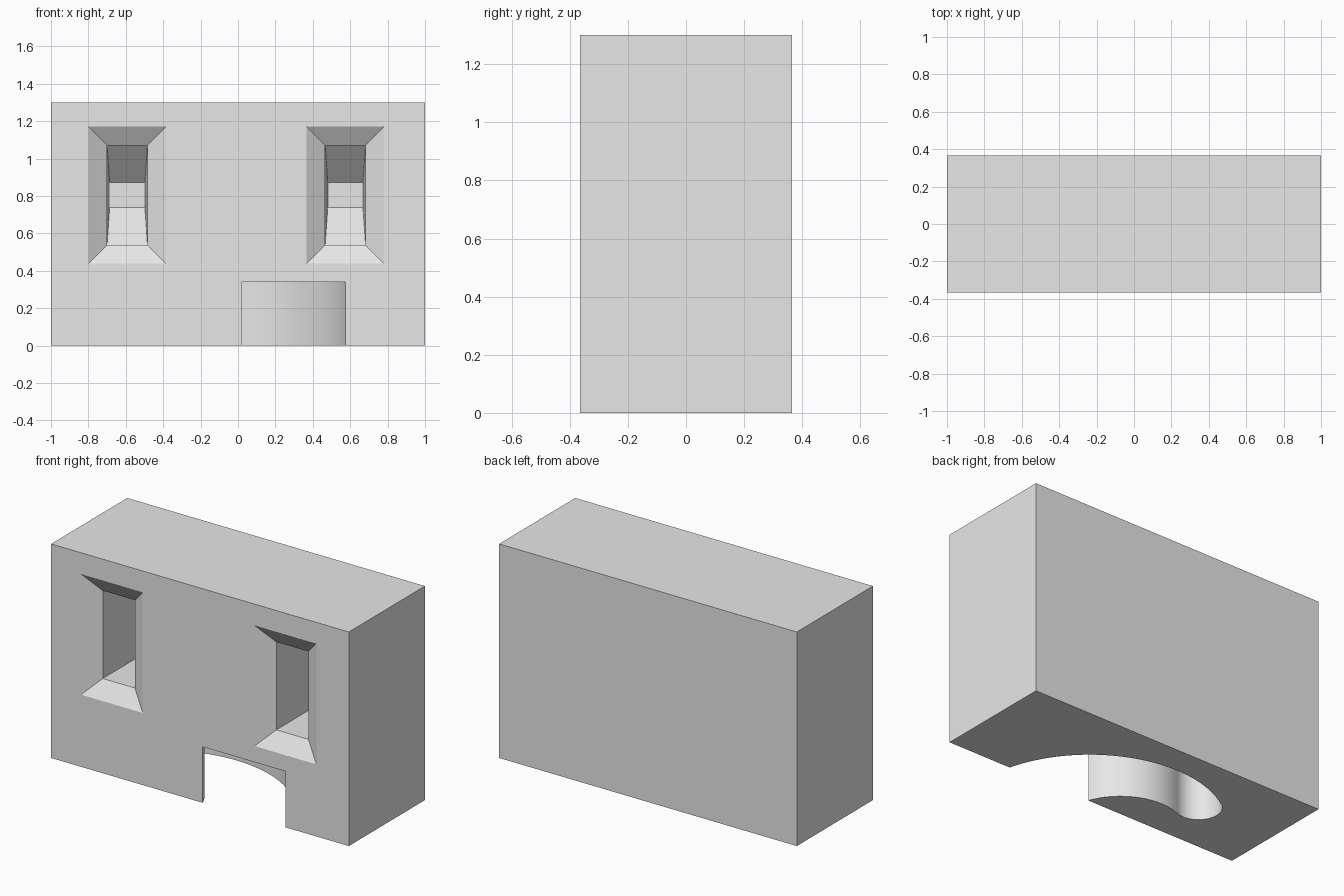
import bpy, bmesh
from math import sin, cos, radians

cube = bpy.data.objects.get("Cube")
if cube:
    bpy.data.objects.remove(cube, do_unlink=True)

W, D, H = 2.0, 0.73, 1.3
FRONT = -D / 2

grey = bpy.data.materials.new("plain_grey")
grey.use_nodes = True
grey.diffuse_color = (0.8, 0.8, 0.8, 1)
grey.node_tree.nodes["Principled BSDF"].inputs["Base Color"].default_value = (0.8, 0.8, 0.8, 1)


def loft(name, rings, smooth=False):
    """Closed solid from a stack of matching rings."""
    bm = bmesh.new()
    loops = [[bm.verts.new(p) for p in ring] for ring in rings]
    for a, b in zip(loops, loops[1:]):
        for i in range(len(a)):
            j = (i + 1) % len(a)
            bm.faces.new((a[i], a[j], b[j], b[i])).smooth = smooth
    bm.faces.new(loops[0])
    bm.faces.new(loops[-1])
    bmesh.ops.recalc_face_normals(bm, faces=bm.faces)
    mesh = bpy.data.meshes.new(name)
    bm.to_mesh(mesh)
    bm.free()
    mesh.materials.append(grey)
    obj = bpy.data.objects.new(name, mesh)
    bpy.context.collection.objects.link(obj)
    return obj


def rect(cx, cz, half_w, half_h, y):
    return [(cx + sx * half_w, y, cz + sz * half_h)
            for sx, sz in ((-1, -1), (1, -1), (1, 1), (-1, 1))]


def arc(cx, cy, r, start, end, n):
    angles = [radians(start + (end - start) * i / n) for i in range(n + 1)]
    return [(cx + r * cos(a), cy + r * sin(a)) for a in angles]


def carve(target, cutter):
    mod = target.modifiers.new(cutter.name, "BOOLEAN")
    mod.operation = "DIFFERENCE"
    mod.solver = "EXACT"
    mod.object = cutter
    bpy.context.view_layer.objects.active = target
    bpy.ops.object.modifier_apply(modifier=mod.name)
    bpy.data.objects.remove(cutter, do_unlink=True)


# Main block
block = loft("block", [rect(0, H / 2, W / 2, H / 2, y) for y in (FRONT, -FRONT)])

# Two slots: flared mouth, straight shaft, tapering end
for side, cx in (("right", -0.592), ("left", 0.574)):
    profile = [(-0.02, 0.237, 0.396), (0.067, 0.108, 0.267),
               (0.42, 0.108, 0.267), (0.61, 0.094, 0.067)]
    carve(block, loft(side + "_slot",
                      [rect(cx, 0.804, w, h, FRONT + d) for d, w, h in profile]))

# Curved channel in the underside, open at the front, with a rounded end
outline = arc(-0.145, -0.548, 0.742, 10, 124, 40)
outline += arc(-0.49, -0.04, 0.13, 124, 292, 40)[1:]
outline += arc(-0.31, -0.485, 0.349, 112, 10.7, 40)[1:]
carve(block, loft("channel",
                  [[(x, y, z) for x, y in outline] for z in (-0.1, 0.34)], smooth=True))
